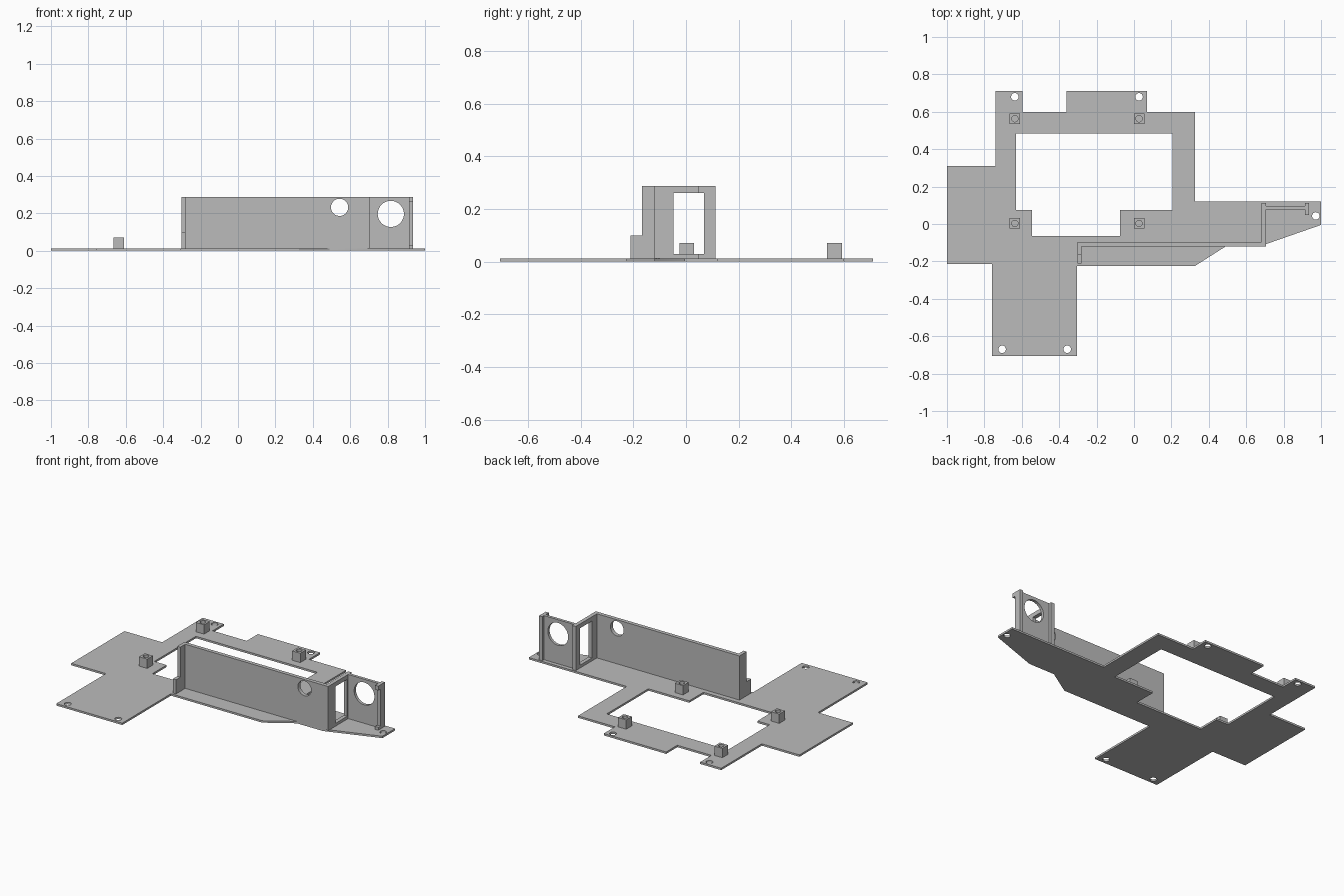
import bpy
from math import cos, sin, tau
from mathutils import Matrix

cube = bpy.data.objects.get("Cube")
if cube:
    bpy.data.objects.remove(cube, do_unlink=True)

grey = bpy.data.materials.new("plain grey")
grey.use_nodes = True
grey.diffuse_color = (0.5, 0.5, 0.5, 1)
grey.node_tree.nodes["Principled BSDF"].inputs["Base Color"].default_value = (0.5, 0.5, 0.5, 1)

# Local plane axes: flat = (x, y), front = (x, z), side = (y, z)
FLAT = Matrix.Identity(4)
FRONT = Matrix(((1, 0, 0, 0), (0, 0, -1, 0), (0, 1, 0, 0), (0, 0, 0, 1)))
SIDE = Matrix(((0, 0, 1, 0), (1, 0, 0, 0), (0, 1, 0, 0), (0, 0, 0, 1)))


def circle(x, y, r, n=40):
    return [(x + r * cos(tau * i / n), y + r * sin(tau * i / n)) for i in range(n)]


def rect(x0, x1, y0, y1):
    return [(x0, y0), (x1, y0), (x1, y1), (x0, y1)]


def plate(name, loops, plane, start, end):
    """Extrude an outline with holes between two positions on the plane's axis."""
    curve = bpy.data.curves.new(name, 'CURVE')
    curve.dimensions = '2D'
    curve.fill_mode = 'BOTH'
    curve.extrude = abs(end - start) / 2
    for loop in loops:
        spline = curve.splines.new('POLY')
        spline.points.add(len(loop) - 1)
        for point, (x, y) in zip(spline.points, loop):
            point.co = (x, y, 0, 1)
        spline.use_cyclic_u = True
    obj = bpy.data.objects.new(name, curve)
    bpy.context.collection.objects.link(obj)
    axis = {id(FLAT): (0, 0, 1), id(FRONT): (0, 1, 0), id(SIDE): (1, 0, 0)}[id(plane)]
    middle = (start + end) / 2
    obj.matrix_world = Matrix.Translation([a * middle for a in axis]) @ plane
    bpy.ops.object.select_all(action='DESELECT')
    obj.select_set(True)
    bpy.context.view_layer.objects.active = obj
    bpy.ops.object.convert(target='MESH')
    obj = bpy.context.object
    obj.data.materials.clear()
    obj.data.materials.append(grey)
    bpy.ops.object.shade_smooth_by_angle(angle=0.5)
    return obj


BASE, TOP = 0.012, 0.287

# Base plate with its large opening and screw holes
outline = [(-1, .31), (-.74, .31), (-.74, .71), (-.595, .71), (-.595, .6), (-.36, .6),
           (-.36, .71), (.07, .71), (.07, .6), (.325, .6), (.325, .12), (1, .12),
           (1, -.005), (.67, -.12), (.49, -.12), (.325, -.225), (-.305, -.225),
           (-.305, -.705), (-.76, -.705), (-.76, -.215), (-1, -.215)]
opening = [(-.63, .485), (.207, .485), (.207, .075), (-.075, .075),
           (-.075, -.065), (-.545, -.065), (-.545, .075), (-.63, .075)]
screws = [(-.637, .68), (.027, .68), (-.705, -.67), (-.357, -.67), (.972, .043)]
plate("base_plate", [outline, opening] + [circle(x, y, .02) for x, y in screws], FLAT, 0, BASE)

# Mounting posts with blind screw holes
for side, x in (("right", -.637), ("left", .027)):
    for end, y in (("back", .563), ("front", .003)):
        plate(f"{end}_{side}_post",
              [rect(x - .028, x + .028, y - .028, y + .028), circle(x, y, .017, 24)],
              FLAT, BASE, .07)

# Long upright wall with cable hole
plate("long_wall", [rect(-.28, .682, BASE, TOP), circle(.543, .232, .046)], FRONT, -.12, -.096)

# Stepped flange at the wall's right end
plate("stepped_flange", [[(-.21, BASE), (-.096, BASE), (-.096, TOP), (-.167, TOP),
                          (-.167, .1), (-.21, .1)]], SIDE, -.302, -.28)

# Return wall with a rectangular window
plate("return_wall", [rect(-.12, .112, BASE, TOP), rect(-.048, .068, .03, .26)], SIDE, .682, .706)

# Panel with the large round hole
plate("round_hole_panel", [rect(.706, .913, BASE, TOP), circle(.817, .197, .07, 48)],
      FRONT, .077, .095)

# End strip with short tabs at top and bottom
plate("end_strip", [[(.047, BASE), (.112, BASE), (.112, TOP), (.047, TOP), (.047, .26),
                     (.068, .26), (.068, .03), (.047, .03)]], SIDE, .913, .935)
